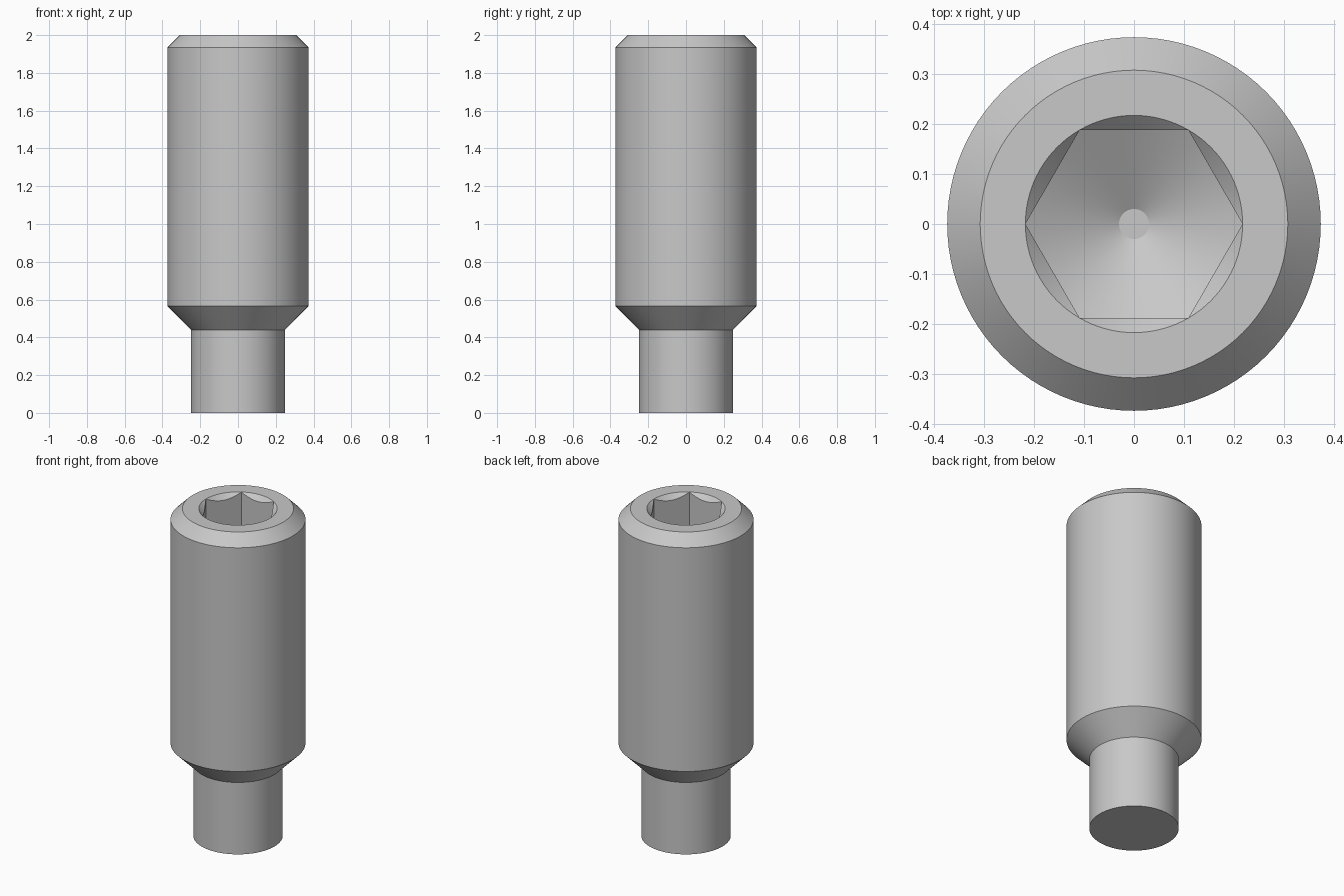
import bpy, bmesh
from math import cos, sin, pi, tan, radians

cube = bpy.data.objects.get("Cube")
if cube:
    bpy.data.objects.remove(cube, do_unlink=True)

SEGMENTS = 96
HEX_R = 0.2175        # socket corner radius
SOCKET_Z = 1.56       # height where the drill cone meets the socket corners
TIP_R = 0.03          # small flat at the drill cone tip


def hex_radius(a):
    """Radius of the hexagonal socket wall at angle a, corners on the x axis."""
    return HEX_R * cos(pi / 6) / cos(a % (pi / 3) - pi / 6)


def cone_z(r):
    return SOCKET_Z - (HEX_R - r) * tan(radians(30))


def circle(r, z):
    return lambda a: (r, z)


def chamfer_edge(a):
    r = hex_radius(a)
    return r, 2 - (HEX_R - r)


def socket_floor(a):
    r = hex_radius(a)
    return r, cone_z(r)


# Rings from the dog point, up the shank, over the rim and down the socket
rings = [
    circle(0.248, 0), circle(0.248, 0.44),
    circle(0.374, 0.566), circle(0.374, 1.934),
    circle(0.308, 2), circle(HEX_R, 2),
    chamfer_edge, socket_floor, circle(TIP_R, cone_z(TIP_R)),
]

bm = bmesh.new()
loops = []
for ring in rings:
    loop = []
    for i in range(SEGMENTS):
        a = 2 * pi * i / SEGMENTS
        r, z = ring(a)
        loop.append(bm.verts.new((r * cos(a), r * sin(a), z)))
    loops.append(loop)

for low, high in zip(loops, loops[1:]):
    for i in range(SEGMENTS):
        j = (i + 1) % SEGMENTS
        bm.faces.new((low[i], low[j], high[j], high[i]))
bm.faces.new(loops[0][::-1])
bm.faces.new(loops[-1])

# Merge the socket corners that touch the rim
bmesh.ops.remove_doubles(bm, verts=bm.verts, dist=1e-5)
bmesh.ops.recalc_face_normals(bm, faces=bm.faces)

mesh = bpy.data.meshes.new("set_screw")
bm.to_mesh(mesh)
bm.free()
screw = bpy.data.objects.new("set_screw", mesh)
bpy.context.collection.objects.link(screw)

# Plain grey steel
steel = bpy.data.materials.new("grey_steel")
steel.use_nodes = True
colour = (0.58, 0.58, 0.58, 1)
steel.diffuse_color = colour
steel.node_tree.nodes["Principled BSDF"].inputs["Base Color"].default_value = colour
mesh.materials.append(steel)

bpy.ops.object.select_all(action="DESELECT")
screw.select_set(True)
bpy.context.view_layer.objects.active = screw
bpy.ops.object.shade_smooth_by_angle(angle=radians(28))
